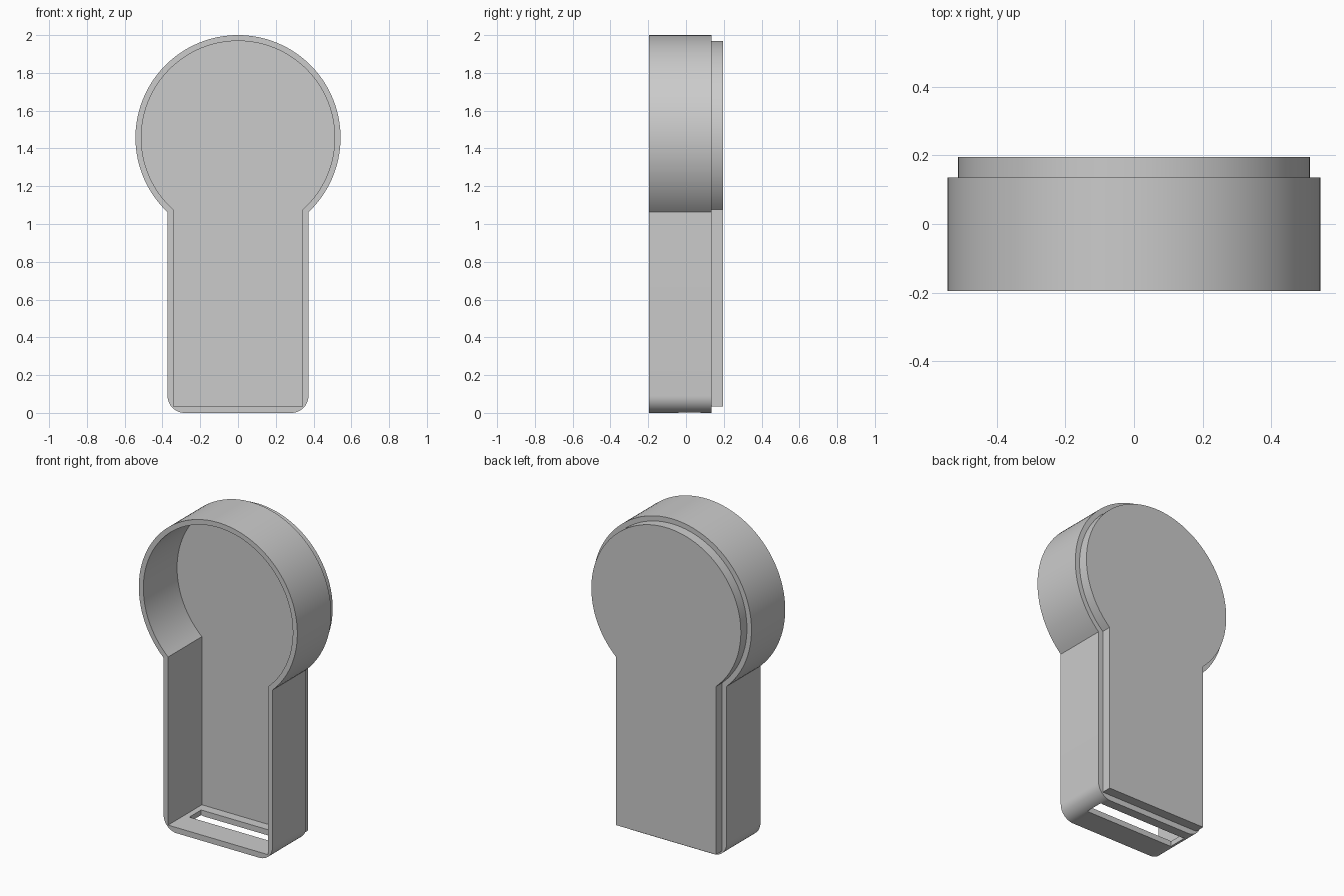
import bpy, bmesh
from math import sin, cos, acos, pi, radians

cube = bpy.data.objects.get("Cube")
if cube:
    bpy.data.objects.remove(cube, do_unlink=True)

grey = bpy.data.materials.new("grey plastic")
grey.use_nodes = True
colour = (0.6, 0.6, 0.6, 1)
grey.diffuse_color = colour
grey.node_tree.nodes["Principled BSDF"].inputs["Base Color"].default_value = colour

HEAD_Z = 1.457                  # centre height of the round head
FRONT, SEAM, BACK = -0.195, 0.135, 0.195


def arc(cx, cz, r, start, end, steps):
    angles = [start + (end - start) * i / steps for i in range(steps + 1)]
    return [(cx + r * cos(a), cz + r * sin(a)) for a in angles]


def keyhole(radius, half_width, bottom, corner=0):
    """Round head on a straight stem, with optional rounded lower corners."""
    reach = acos(half_width / radius)
    points = arc(0, HEAD_Z, radius, -reach, pi + reach, 96)
    if corner:
        x, z = half_width - corner, bottom + corner
        points += arc(-x, z, corner, pi, 1.5 * pi, 12)
        points += arc(x, z, corner, 1.5 * pi, 2 * pi, 12)
    else:
        points += [(-half_width, bottom), (half_width, bottom)]
    return points


def prism(name, points, y0, y1):
    """Extrude an x-z outline from y0 to y1."""
    bm = bmesh.new()
    face = bm.faces.new([bm.verts.new((x, y0, z)) for x, z in points])
    extruded = bmesh.ops.extrude_face_region(bm, geom=[face], use_keep_orig=True)
    moved = [v for v in extruded["geom"] if isinstance(v, bmesh.types.BMVert)]
    bmesh.ops.translate(bm, verts=moved, vec=(0, y1 - y0, 0))
    bmesh.ops.recalc_face_normals(bm, faces=bm.faces)
    mesh = bpy.data.meshes.new(name)
    bm.to_mesh(mesh)
    bm.free()
    mesh.materials.append(grey)
    obj = bpy.data.objects.new(name, mesh)
    bpy.context.collection.objects.link(obj)
    return obj


def activate(obj):
    bpy.ops.object.select_all(action='DESELECT')
    obj.select_set(True)
    bpy.context.view_layer.objects.active = obj


def cut(obj, cutter):
    cutter.hide_render = True
    mod = obj.modifiers.new("cut", 'BOOLEAN')
    mod.operation = 'DIFFERENCE'
    mod.solver = 'EXACT'
    mod.object = cutter
    activate(obj)
    bpy.ops.object.modifier_apply(modifier=mod.name)
    bpy.data.objects.remove(cutter, do_unlink=True)


# Outer wall, open at the front
inner = keyhole(0.512, 0.342, 0.035)
wall = prism("case_wall", keyhole(0.543, 0.373, 0, 0.09), FRONT, SEAM)
cut(wall, prism("cavity_cutter", inner, FRONT - 0.1, SEAM + 0.1))

# Slot through the bottom wall
slot = [(-0.306, -0.1), (0.306, -0.1), (0.306, 0.1), (-0.306, 0.1)]
cut(wall, prism("slot_cutter", slot, -0.04, 0.076))

# Stepped plate closing the back
plate = prism("back_plate", inner, SEAM, BACK)

for obj in (wall, plate):
    activate(obj)
    bpy.ops.object.shade_smooth_by_angle(angle=radians(30))
